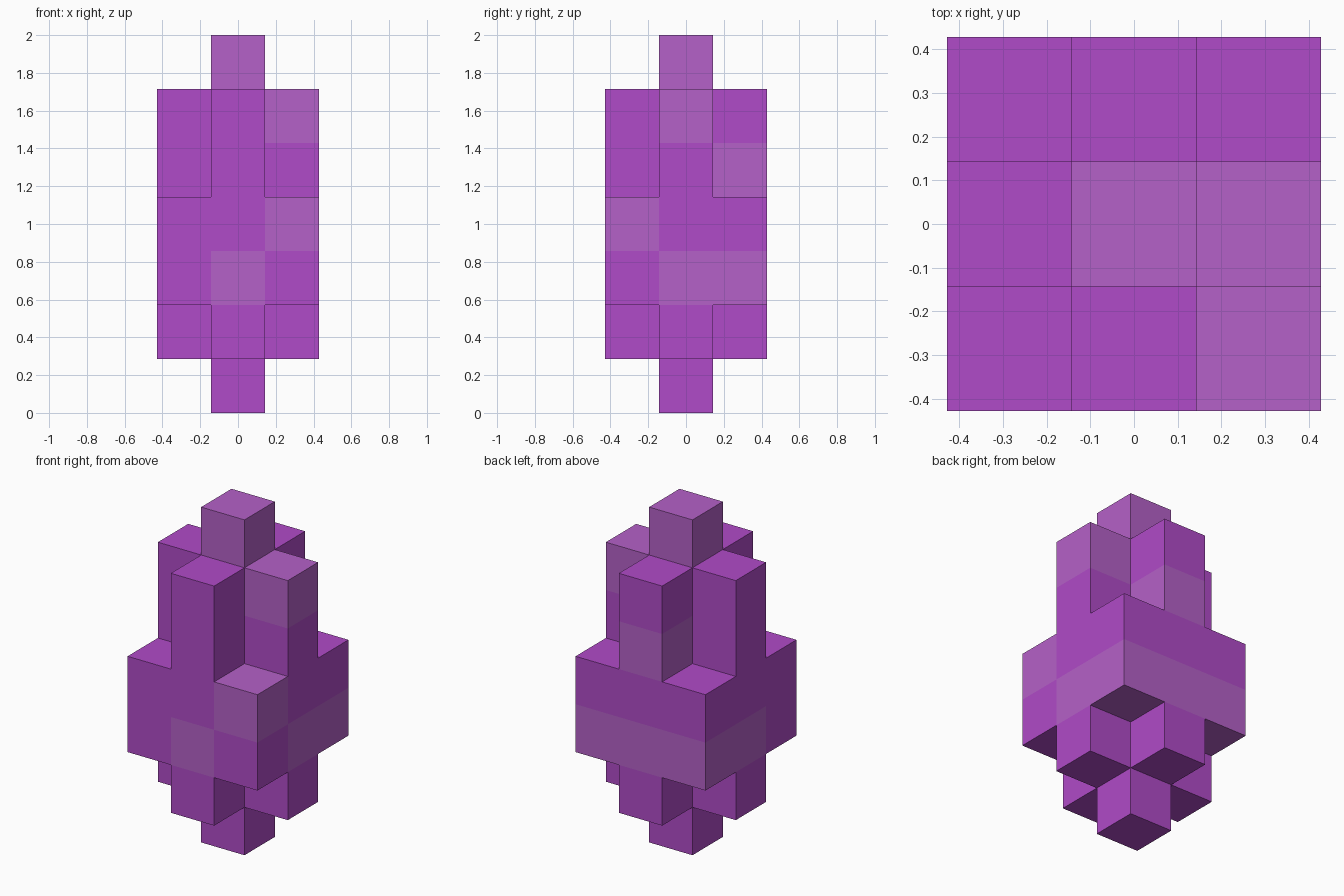
import bpy, bmesh
from mathutils import Vector

if "Cube" in bpy.data.objects:
    bpy.data.objects.remove(bpy.data.objects["Cube"])

U = 2 / 7  # edge of one block

def material(name, rgb):
    m = bpy.data.materials.new(name)
    m.diffuse_color = (*rgb, 1)
    m.use_nodes = True
    m.node_tree.nodes["Principled BSDF"].inputs["Base Color"].default_value = m.diffuse_color
    return m

MATS = [material("purple", (0.434, 0.070, 0.578)),
        material("pale purple", (0.462, 0.119, 0.578))]

CENTRE = {(0, 0)}
CROSS = {(0, 0), (1, 0), (-1, 0), (0, 1), (0, -1)}
SQUARE = {(x, y) for x in (-1, 0, 1) for y in (-1, 0, 1)}

# Tiers: name -> (layers, plan)
TIERS = {
    "bottom_tip": ((0,), CENTRE),
    "lower_cross": ((1,), CROSS),
    "wide_middle": ((2, 3), SQUARE),
    "upper_cross": ((4, 5), CROSS),
    "top_block": ((6,), CENTRE),
}
FILLED = {(x, y, k) for layers, plan in TIERS.values() for k in layers for x, y in plan}

# Blocks in the paler shade
PALE = {(0, 0, 6), (1, 0, 5), (0, 1, 4), (1, -1, 3)}
PALE |= {(x, y, 2) for x, y in SQUARE} - {(-1, -1, 2), (1, -1, 2)}

def build_tier(name, layers, plan):
    bm = bmesh.new()
    for k in layers:
        for x, y in plan:
            centre = Vector((x, y, k + 0.5))
            for axis in range(3):
                for sign in (-1, 1):
                    n = Vector((0, 0, 0))
                    n[axis] = sign
                    # only outer faces
                    if (x + int(n.x), y + int(n.y), k + int(n.z)) in FILLED:
                        continue
                    a = Vector((0, 0, 0))
                    a[(axis + 1) % 3] = 0.5
                    b = n.cross(a)
                    mid = centre + n * 0.5
                    corners = (mid - a - b, mid + a - b, mid + a + b, mid - a + b)
                    face = bm.faces.new([bm.verts.new(c * U) for c in corners])
                    face.material_index = int((x, y, k) in PALE)
    bmesh.ops.remove_doubles(bm, verts=bm.verts, dist=1e-4)
    mesh = bpy.data.meshes.new(name)
    bm.to_mesh(mesh)
    bm.free()
    for m in MATS:
        mesh.materials.append(m)
    bpy.context.collection.objects.link(bpy.data.objects.new(name, mesh))

for name, (layers, plan) in TIERS.items():
    build_tier(name, layers, plan)
